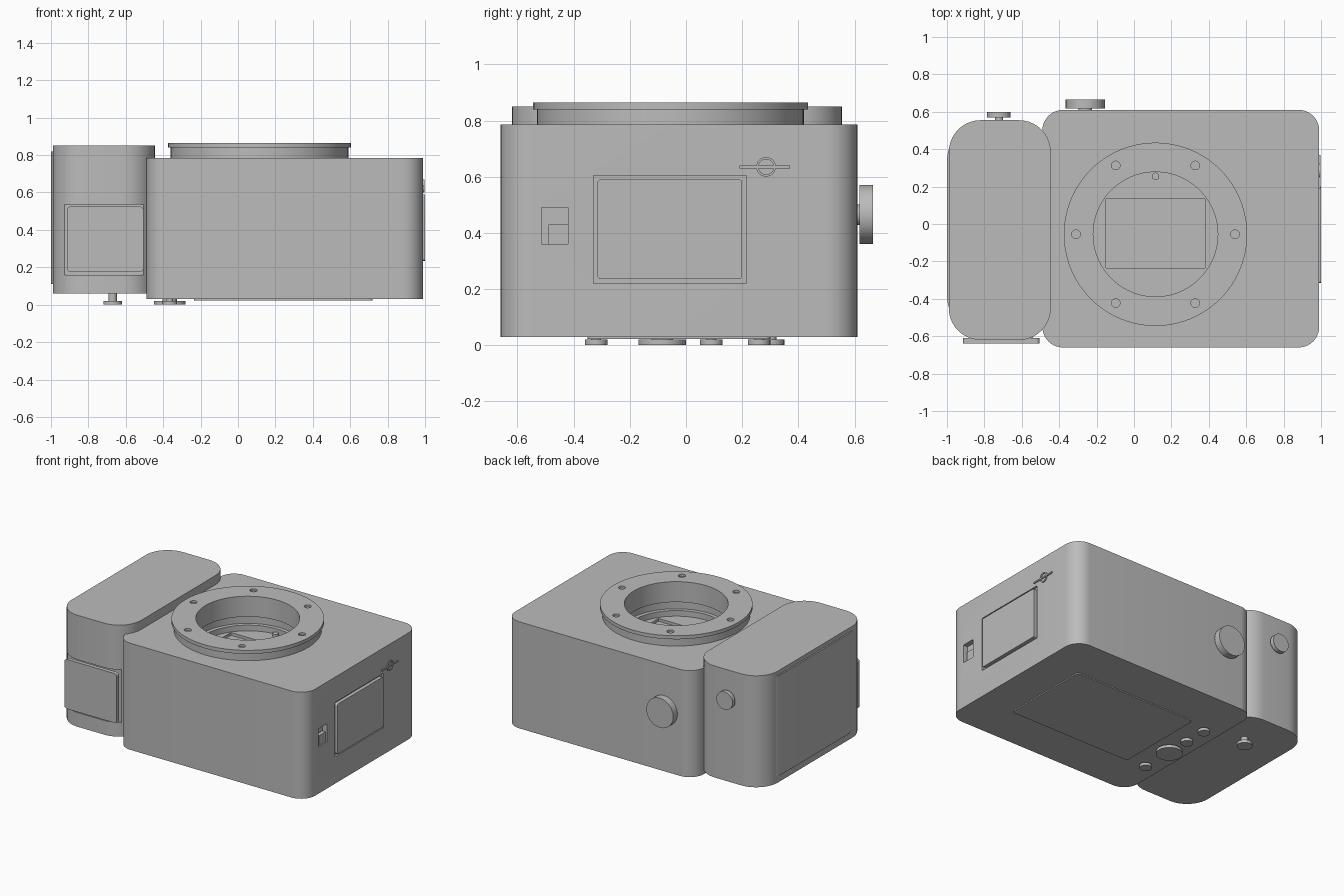
import bpy, bmesh, math
from mathutils import Matrix, Vector

cube = bpy.data.objects.get("Cube")
if cube:
    bpy.data.objects.remove(cube, do_unlink=True)

grey = bpy.data.materials.new("matte_grey")
grey.use_nodes = True
grey.diffuse_color = (0.5, 0.5, 0.5, 1)
grey.node_tree.nodes["Principled BSDF"].inputs["Base Color"].default_value = (0.5, 0.5, 0.5, 1)


def finish(name, bm):
    mesh = bpy.data.meshes.new(name)
    bmesh.ops.recalc_face_normals(bm, faces=bm.faces)
    bm.to_mesh(mesh)
    bm.free()
    mesh.materials.append(grey)
    obj = bpy.data.objects.new(name, mesh)
    bpy.context.collection.objects.link(obj)
    return obj


def block(name, x, y, z, radius=0, axis=2):
    """Box between limits, with the edges parallel to one axis rounded."""
    bm = bmesh.new()
    bmesh.ops.create_cube(bm, size=1)
    limits = (x, y, z)
    for v in bm.verts:
        v.co = Vector([lo + (c + 0.5) * (hi - lo) for c, (lo, hi) in zip(v.co, limits)])
    if radius:
        edges = [e for e in bm.edges
                 if abs((e.verts[0].co - e.verts[1].co).normalized()[axis]) > 0.9]
        bmesh.ops.bevel(bm, geom=edges, offset=radius, segments=10,
                        profile=0.5, affect='EDGES')
    return finish(name, bm)


def disc(name, x, y, z, radius, length, axis=2, sides=48):
    """Cylinder that starts at the given point and runs along an axis."""
    bm = bmesh.new()
    turn = (Matrix.Rotation(math.pi / 2, 4, 'Y'), Matrix.Rotation(-math.pi / 2, 4, 'X'),
            Matrix.Identity(4))[axis]
    place = Matrix.Translation((x, y, z)) @ turn @ Matrix.Translation((0, 0, length / 2))
    bmesh.ops.create_cone(bm, cap_ends=True, segments=sides, radius1=radius,
                          radius2=radius, depth=length, matrix=place)
    return finish(name, bm)


def cut(obj, cutter):
    mod = obj.modifiers.new("cut", 'BOOLEAN')
    mod.operation = 'DIFFERENCE'
    mod.solver = 'EXACT'
    mod.object = cutter
    bpy.context.view_layer.objects.active = obj
    bpy.ops.object.modifier_apply(modifier=mod.name)
    bpy.data.objects.remove(cutter, do_unlink=True)


CX, CY = 0.115, -0.055
FLOOR = 0.62

# Main body with lens chamber, sensor well and side recesses
body = block("body", (-0.49, 0.99), (-0.66, 0.61), (0.03, 0.785), 0.11)
cut(body, disc("chamber_cutter", CX, CY, FLOOR, 0.333, 0.4, sides=96))
cut(body, disc("chamber_groove_cutter", CX, CY, 0.66, 0.36, 0.06, sides=96))
cut(body, block("sensor_cutter", (-0.15, 0.38), (-0.235, 0.135), (FLOOR - 0.02, 0.7)))
cut(body, block("door_cutter", (0.975, 1.1), (-0.33, 0.215), (0.22, 0.605)))
cut(body, block("port_cutter", (0.955, 1.1), (-0.515, -0.42), (0.36, 0.49)))
block("port_latch", (0.95, 0.98), (-0.49, -0.42), (0.36, 0.43))
block("side_door", (0.96, 1.0), (-0.315, 0.2), (0.235, 0.59), 0.012, axis=0)
disc("chamber_pin", CX, 0.255, FLOOR - 0.01, 0.02, 0.03, sides=24)

# Small strap loop and bar beside the side door
loop = disc("strap_loop", 0.985, 0.285, 0.635, 0.035, 0.011, axis=0, sides=32)
cut(loop, disc("loop_cutter", 0.9, 0.285, 0.635, 0.027, 0.2, axis=0, sides=32))
block("strap_bar", (0.985, 0.998), (0.19, 0.37), (0.63, 0.64))

# Lens mount: neck, flange and six screw holes
neck = disc("mount_neck", CX, CY, 0.775, 0.475, 0.067, sides=96)
flange = disc("mount_flange", CX, CY, 0.84, 0.49, 0.025, sides=96)
for part in (neck, flange):
    cut(part, disc("bore_cutter", CX, CY, 0.7, 0.333, 0.4, sides=96))
for i in range(6):
    a = i * math.pi / 3
    cut(flange, disc("screw_cutter", CX + 0.425 * math.cos(a), CY + 0.425 * math.sin(a),
                     0.85, 0.023, 0.1, sides=24))

# Hand grip with a raised outer pad and a front door in a pocket
grip = block("grip", (-0.99, -0.445), (-0.62, 0.555), (0.06, 0.85), 0.17)
cut(grip, block("pocket_cutter", (-0.93, -0.49), (-0.8, -0.58), (0.16, 0.535)))
block("grip_pad", (-1.0, -0.6), (-0.575, 0.53), (0.11, 0.82), 0.19)
block("grip_door", (-0.915, -0.505), (-0.638, -0.61), (0.175, 0.525), 0.02, axis=1)
block("grip_door_backing", (-0.88, -0.54), (-0.612, -0.575), (0.2, 0.5))

# Knobs on the back side
for name, x, z, y0, y1, r in (("body_knob", -0.26, 0.465, 0.617, 0.665, 0.105),
                              ("grip_knob", -0.722, 0.65, 0.57, 0.6, 0.063)):
    disc(name, x, y0, z, r, y1 - y0, axis=1)
    disc(name + "_stem", x, y0 - 0.05, z, r * 0.35, 0.06, axis=1, sides=24)

# Screen and controls underneath
block("screen", (-0.235, 0.72), (-0.35, 0.3), (0.022, 0.035), 0.02)
for name, x, y, r, top in (("large_button", -0.365, -0.085, 0.085, 0.04),
                           ("front_button", -0.365, -0.32, 0.04, 0.04),
                           ("middle_button", -0.365, 0.09, 0.04, 0.04),
                           ("rear_button", -0.365, 0.26, 0.04, 0.04),
                           ("grip_button", -0.67, 0.3, 0.05, 0.07)):
    disc(name, x, y, 0, r, 0.02)
    disc(name + "_stem", x, y, 0.01, r * 0.45, top - 0.01, sides=24)

# Smooth the curves and keep the edges sharp
bpy.ops.object.select_all(action='DESELECT')
for obj in bpy.context.collection.objects:
    if obj.type == 'MESH':
        obj.select_set(True)
        bpy.context.view_layer.objects.active = obj
bpy.ops.object.shade_smooth_by_angle(angle=math.radians(30))
